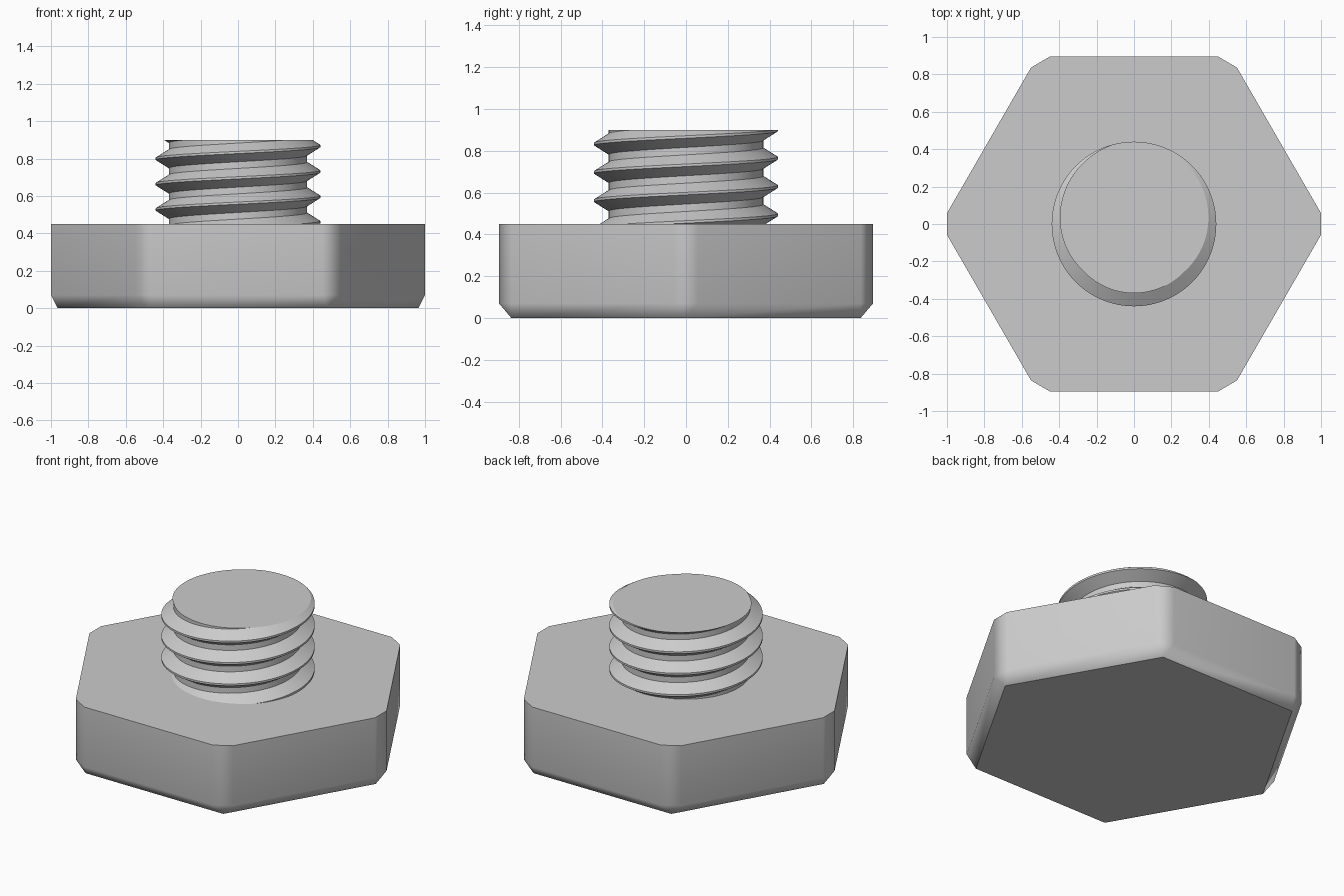
import bpy, bmesh
from math import cos, sin, tan, pi, radians
from mathutils import Vector

cube = bpy.data.objects.get("Cube")
if cube:
    bpy.data.objects.remove(cube, do_unlink=True)

steel = bpy.data.materials.new("grey steel")
steel.use_nodes = True
colour = (0.6, 0.6, 0.6, 1)
steel.diffuse_color = colour
steel.node_tree.nodes["Principled BSDF"].inputs["Base Color"].default_value = colour

HEAD_TOP, TOP = 0.45, 0.9


def finish(bm, name, angle):
    bmesh.ops.recalc_face_normals(bm, faces=bm.faces)
    mesh = bpy.data.meshes.new(name)
    bm.to_mesh(mesh)
    bm.free()
    mesh.materials.append(steel)
    obj = bpy.data.objects.new(name, mesh)
    bpy.context.collection.objects.link(obj)
    bpy.ops.object.select_all(action='DESELECT')
    obj.select_set(True)
    bpy.context.view_layer.objects.active = obj
    bpy.ops.object.shade_smooth_by_angle(angle=radians(angle))
    return obj


# Hexagonal head: clipped corners, with the lower edge bevelled to a plain hexagon
bm = bmesh.new()
APOTHEM, BEVEL, BASE_RADIUS = 0.895, 0.07, 0.965
half_clip = (APOTHEM / cos(pi / 6) - 1) * tan(pi / 3)
top, rim, base = [], [], []
for k in range(6):
    out = Vector((cos(k * pi / 3), sin(k * pi / 3), 0))
    side = Vector((-out.y, out.x, 0))
    for s in (-1, 1):
        p = out + side * s * half_clip
        top.append(bm.verts.new((p.x, p.y, HEAD_TOP)))
        rim.append(bm.verts.new((p.x, p.y, BEVEL)))
    base.append(bm.verts.new(out * BASE_RADIUS))
for i in range(12):
    j = (i + 1) % 12
    bm.faces.new((rim[i], rim[j], top[j], top[i]))
for k in range(6):
    n = (k + 1) % 6
    bm.faces.new((base[k], rim[2 * k + 1], rim[2 * k]))
    bm.faces.new((base[k], base[n], rim[2 * n], rim[2 * k + 1]))
bm.faces.new(top)
bm.faces.new(base[::-1])
head = finish(bm, "hex_head", 33)
weighted = head.modifiers.new("flat large faces", 'WEIGHTED_NORMAL')
weighted.keep_sharp = True

# Threaded shank: a helical profile strip, trimmed flat at both ends
PITCH, SEGMENTS, TURNS = 0.1355, 96, 7
profile = [(0.37, -0.05), (0.44, -0.006), (0.44, 0.006), (0.37, 0.05)]
bm = bmesh.new()
strip = []
for i in range(SEGMENTS * TURNS + 1):
    a = 2 * pi * i / SEGMENTS
    z0 = 0.46 + PITCH * (i / SEGMENTS - 2)
    strip.append([bm.verts.new((r * cos(a), r * sin(a), z0 + dz)) for r, dz in profile])
for i in range(len(strip) - 1):
    rows = [list(strip[i]), list(strip[i + 1])]
    # join each root to the next turn above
    if i + 1 + SEGMENTS < len(strip):
        rows[0].append(strip[i + SEGMENTS][0])
        rows[1].append(strip[i + 1 + SEGMENTS][0])
    for j in range(len(rows[0]) - 1):
        bm.faces.new((rows[0][j], rows[1][j], rows[1][j + 1], rows[0][j + 1]))
for z, normal in ((TOP, 1), (HEAD_TOP - 0.01, -1)):
    geom = bm.verts[:] + bm.edges[:] + bm.faces[:]
    bmesh.ops.bisect_plane(bm, geom=geom, dist=1e-6, plane_co=(0, 0, z),
                           plane_no=(0, 0, normal), clear_outer=True)
    edge = [e for e in bm.edges if e.is_boundary
            and all(abs(v.co.z - z) < 1e-4 for v in e.verts)]
    bmesh.ops.edgeloop_fill(bm, edges=edge)
finish(bm, "threaded_shank", 25)
